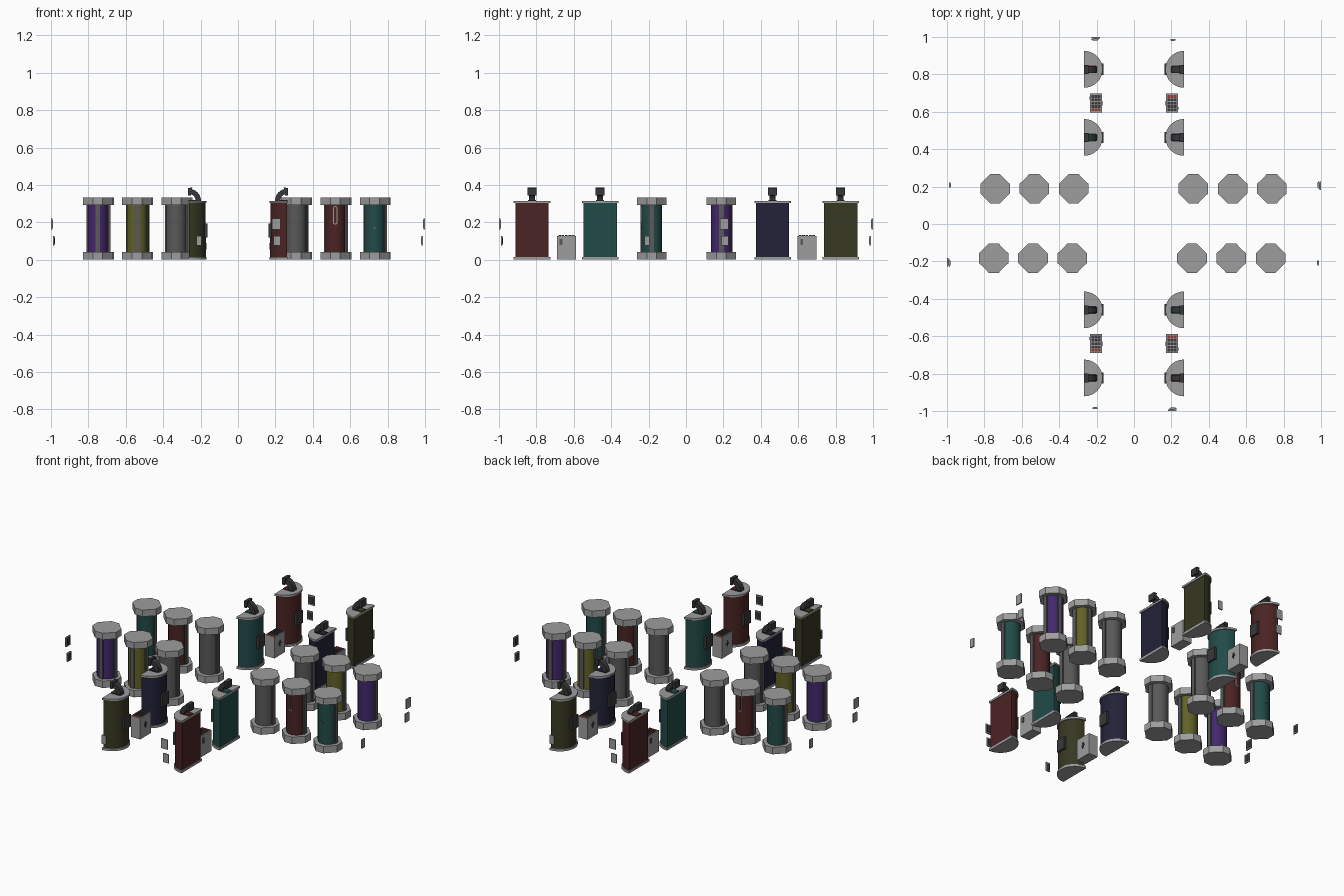
import bpy, bmesh, math
from mathutils import Matrix, Vector

if "Cube" in bpy.data.objects:
    bpy.data.objects.remove(bpy.data.objects["Cube"])


def material(name, r, g, b):
    m = bpy.data.materials.new(name)
    m.diffuse_color = (r, g, b, 1)
    m.use_nodes = True
    m.node_tree.nodes["Principled BSDF"].inputs["Base Color"].default_value = m.diffuse_color
    return m


GRAY = material("light gray", .34, .34, .34)
DARK = material("dark gray", .10, .10, .10)
BLACK = material("charcoal", .04, .04, .045)
PURPLE = material("purple", .055, .02, .15)
YELLOW = material("mustard", .12, .12, .02)
RED = material("dark red", .07, .017, .017)
TEAL = material("dark teal", .015, .07, .065)
NAVY = material("navy", .016, .016, .04)
OLIVE = material("dark olive", .038, .038, .016)
SIGNAL = material("button red", .35, .04, .03)


def place(x, y, degrees=0):
    return Matrix.Translation((x, y, 0)) @ Matrix.Rotation(math.radians(degrees), 4, 'Z')


UPRIGHT = Matrix.Rotation(math.radians(90), 4, 'X')  # profile (x, z), extruded along y


def prism(name, pts, lo, hi, mat, m, smooth=False):
    """Extrude a 2D outline from lo to hi."""
    bm = bmesh.new()
    a = [bm.verts.new((x, y, lo)) for x, y in pts]
    b = [bm.verts.new((x, y, hi)) for x, y in pts]
    bm.faces.new(a[::-1])
    bm.faces.new(b)
    n = len(pts)
    for i in range(n):
        j = (i + 1) % n
        bm.faces.new((a[i], a[j], b[j], b[i]))
    bmesh.ops.recalc_face_normals(bm, faces=bm.faces)
    bm.transform(m)
    me = bpy.data.meshes.new(name)
    bm.to_mesh(me)
    bm.free()
    me.materials.append(mat)
    ob = bpy.data.objects.new(name, me)
    bpy.context.collection.objects.link(ob)
    if smooth:
        me.shade_smooth()
        me.set_sharp_from_angle(angle=math.radians(35))
    return ob


def box(name, x0, x1, y0, y1, z0, z1, mat, m):
    return prism(name, [(x0, y0), (x1, y0), (x1, y1), (x0, y1)], z0, z1, mat, m)


def arc(r, a0, a1, n, cx=0, cy=0):
    return [(cx + r * math.cos(math.radians(a0 + (a1 - a0) * i / n)),
             cy + r * math.sin(math.radians(a0 + (a1 - a0) * i / n))) for i in range(n + 1)]


# Cap outline: round disc with a squared lug on each axis
quarter = [(.079, -.026), (.079, .026), (.067, .037), (.052, .052), (.037, .067)]
CAP = []
for q in range(4):
    c, s = round(math.cos(q * math.pi / 2)), round(math.sin(q * math.pi / 2))
    CAP += [(x * c - y * s, x * s + y * c) for x, y in quarter]


def tank(x, y, deg, mat, detail):
    m = place(x, y, deg)
    prism("tank_base", CAP, 0, .042, GRAY, m)
    prism("tank_cap", CAP, .292, .332, GRAY, m)
    prism("tank_cylinder", arc(.055, 0, 360, 24)[:-1], .042, .292, mat, m, True)
    # side posts
    for s in (-1, 1):
        box("tank_post", s * .056 - .004, s * .056 + .004, -.013, .013, .042, .292, DARK, m)
    # front fittings
    if detail == "strip":
        box("tank_front_strip", -.013, .013, -.06, -.052, .042, .292, DARK, m)
    elif detail == "capsule":
        loop = arc(.012, 0, 180, 8, 0, .275) + arc(.012, 180, 360, 8, 0, .2)
        prism("capsule_frame", loop, .052, .058, GRAY, m @ UPRIGHT)
        core = arc(.007, 0, 180, 8, 0, .275) + arc(.007, 180, 360, 8, 0, .2)
        prism("capsule_window", core, .057, .060, RED, m @ UPRIGHT)
    elif detail == "dot":
        box("tank_sensor", -.006, .006, -.058, -.05, .165, .177, DARK, m)


def podium(x, y, deg, mat):
    """Half-round lectern: flat side at local x=0, curve towards -x."""
    m = place(x, y, deg)
    half = arc(.098, 90, 270, 20)
    body = arc(.089, 90, 270, 20, -.004)
    prism("podium_base", half, 0, .014, GRAY, m, True)
    prism("podium_body", body, .014, .303, mat, m, True)
    prism("podium_top", half, .303, .315, GRAY, m, True)
    # panel on the curved side
    box("podium_panel", -.103, -.085, -.03, .03, .12, .195, BLACK, m)
    # arm base, bent neck and head
    box("arm_mat", -.062, -.002, -.021, .021, .314, .319, mat, m)
    neck = arc(.064, 180, 92, 8, -.004, .315) + arc(.036, 92, 180, 8, -.004, .315)
    prism("arm_neck", neck, -.016, .016, BLACK, m @ UPRIGHT)
    head = [(-.014, .343), (0, .343), (0, .384), (-.022, .386)]
    prism("arm_head", head, -.024, .024, BLACK, m @ UPRIGHT)


def keypad_box(x, y, deg):
    m = place(x, y, deg)
    box("keypad_box", -.031, .031, -.051, .051, 0, .128, GRAY, m)
    # button grid with a red row at one end
    for r in range(5):
        for c in range(3):
            bx, by = -.018 + c * .018, -.036 + r * .018
            box("keypad_button", bx - .007, bx + .007, by - .007, by + .007,
                .126, .132, SIGNAL if r == 4 else BLACK, m)
    # marker and latch on the aisle side
    box("box_marker", -.034, -.03, -.012, .012, .07, .078, BLACK, m)
    box("box_marker_stem", -.034, -.03, -.004, .004, .055, .09, BLACK, m)
    box("box_latch", .03, .036, -.035, -.02, .08, .11, DARK, m)


def wall_plate(deg, u, w, z0, z1, d, mat):
    """Plate on the outer edge; the dark screen looks at the centre."""
    m = place(0, 0, deg)
    box("wall_plate", u - w, u + w, -d, -d + .007, z0, z1, mat, m)
    box("wall_plate_screen", u - w * .7, u + w * .7, -d + .006, -d + .010,
        z0 + .008, z1 - .008, BLACK, m)


# Everything repeats under a half turn
for s, deg in ((1, 0), (-1, 180)):
    for x, mat, detail in ((-.745, PURPLE, "strip"), (-.535, YELLOW, "strip"), (-.325, DARK, ""),
                           (.315, DARK, ""), (.525, RED, "capsule"), (.735, TEAL, "dot")):
        tank(s * x - (.005 if s > 0 else .008), s * -.186 + .003, deg, mat, detail)
    for y, mat in ((-.825, RED), (-.461, TEAL), (.461, NAVY), (.825, OLIVE)):
        podium(s * .266, s * y + .002, deg, mat)
    for y in (-.643, .643):
        keypad_box(s * .203, s * y + .003, deg)

# Wall plates repeat every quarter turn
for deg in (0, 90, 180, 270):
    wall_plate(deg, .205, .022, .162, .220, 1.0, GRAY)
    wall_plate(deg, .208, .018, .075, .128, .99, GRAY)
    wall_plate(deg, -.208, .014, .075, .128, .988, GRAY)
